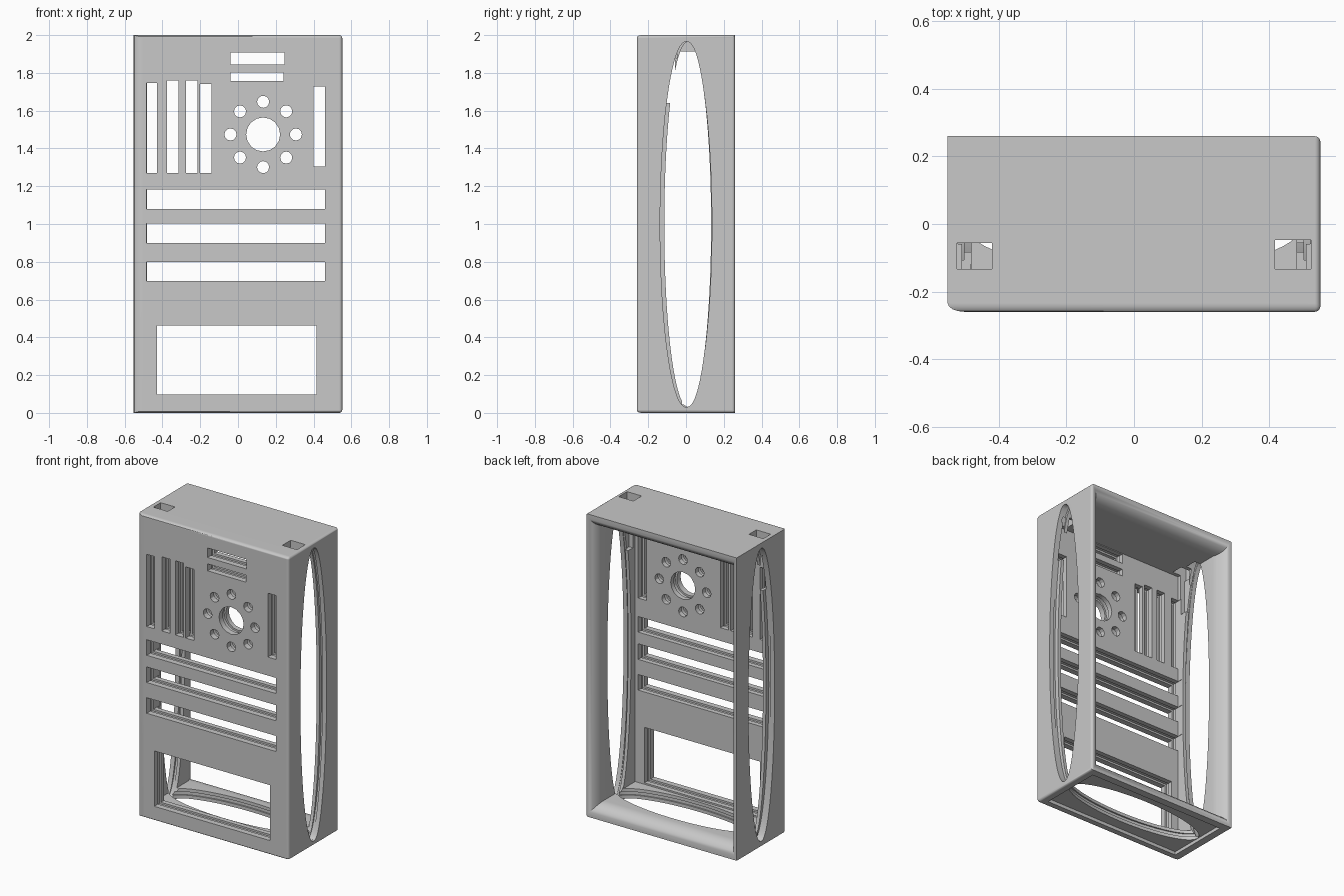
import bpy, bmesh, math
from mathutils import Matrix, Vector

if "Cube" in bpy.data.objects:
    bpy.data.objects.remove(bpy.data.objects["Cube"], do_unlink=True)

W, D, H = 0.552, 0.26, 2.0     # half width, half depth, height
WALL, FLOOR = 0.07, 0.087      # side wall, floor and ceiling thickness
FRONT_IN = -0.158              # inner face of the front panel

grey = bpy.data.materials.new("case_grey")
grey.use_nodes = True
grey.diffuse_color = (0.58, 0.58, 0.58, 1)
grey.node_tree.nodes["Principled BSDF"].inputs["Base Color"].default_value = (0.58, 0.58, 0.58, 1)


def box(bm, x0, x1, y0, y1, z0, z1):
    size = Matrix.Diagonal((x1 - x0, y1 - y0, z1 - z0, 1))
    centre = Vector((x0 + x1, y0 + y1, z0 + z1)) / 2
    bmesh.ops.create_cube(bm, size=1, matrix=Matrix.Translation(centre) @ size)


def oval(bm, centre, axis, radii, length, sides):
    """Cylinder along an axis; radii are its two cross-section radii."""
    turn = {"X": Matrix.Rotation(math.pi / 2, 4, "Y"),
            "Y": Matrix.Rotation(math.pi / 2, 4, "X"),
            "Z": Matrix.Identity(4)}[axis]
    scale = Matrix.Diagonal((radii[0], radii[1], length, 1))
    bmesh.ops.create_cone(bm, cap_ends=True, segments=sides, radius1=1, radius2=1, depth=1,
                          matrix=Matrix.Translation(centre) @ turn @ scale)


def make(name, bm):
    bmesh.ops.recalc_face_normals(bm, faces=bm.faces)
    mesh = bpy.data.meshes.new(name)
    bm.to_mesh(mesh)
    bm.free()
    mesh.materials.append(grey)
    obj = bpy.data.objects.new(name, mesh)
    bpy.context.collection.objects.link(obj)
    return obj


def apply(obj, mod):
    bpy.context.view_layer.objects.active = obj
    bpy.ops.object.modifier_apply(modifier=mod.name)


def cut(obj, bm):
    cutter = make("cutter", bm)
    cutter.hide_render = True
    mod = obj.modifiers.new("cut", "BOOLEAN")
    mod.operation, mod.solver, mod.use_self, mod.object = "DIFFERENCE", "EXACT", True, cutter
    apply(obj, mod)
    bpy.data.objects.remove(cutter, do_unlink=True)


# Outer block, with each edge rounded by its own amount
bm = bmesh.new()
box(bm, -W, W, -D, D, 0, H)
weight = bm.edges.layers.float.new("bevel_weight_edge")
for e in bm.edges:
    mid = (e.verts[0].co + e.verts[1].co) / 2
    if mid.x < -0.5 and mid.y < -0.2:
        e[weight] = 0.9
    elif mid.x > 0.5:
        e[weight] = 0.3
    elif mid.y < -0.2:
        e[weight] = 0.25
case = make("speaker_case", bm)
mod = case.modifiers.new("round", "BEVEL")
mod.limit_method, mod.width, mod.segments = "WEIGHT", 0.055, 4
apply(case, mod)

# Cavity, open at the back with a flared lip: y, floor, right and left insets
bm = bmesh.new()
loops = [(FRONT_IN, FLOOR, WALL, WALL)]
for i in range(7):
    a = i / 6 * math.pi / 2
    c = math.cos(a)
    loops.append((0.17 + 0.09 * math.sin(a), 0.015 + (FLOOR - 0.015) * c,
                  0.015 + (WALL - 0.015) * c, WALL - 0.058 * i / 6))
loops.append((D + 0.05,) + loops[-1][1:])
rings = []
for y, t, right, left in loops:
    corners = [(-W + left, t), (W - right, t), (W - right, H - t), (-W + left, H - t)]
    rings.append([bm.verts.new((x, y, z)) for x, z in corners])
for a, b in zip(rings, rings[1:]):
    for k in range(4):
        bm.faces.new((a[k], a[(k + 1) % 4], b[(k + 1) % 4], b[k]))
bm.faces.new(rings[0])
bm.faces.new(rings[-1])
cut(case, bm)

# Front openings: x0, x1, z0, z1
slots = [(-.485, -.43, 1.27, 1.747), (-.375, -.315, 1.27, 1.76), (-.275, -.215, 1.27, 1.76),
         (-.2, -.14, 1.27, 1.74), (.4, .46, 1.305, 1.727), (-.04, .245, 1.845, 1.908),
         (-.04, .24, 1.757, 1.803), (-.43, .415, .097, .463)]
slots += [(-.485, .46, z, z + .103) for z in (.697, .9, 1.08)]
holes = [(0.133, 1.474, 0.09, 16)]
for k in range(8):
    a = k * math.pi / 4
    holes.append((0.133 + 0.173 * math.cos(a), 1.474 + 0.173 * math.sin(a), 0.032, 12))

# Each opening runs through, with a wider groove inside the panel
for y0, y1, grow in ((-0.4, -0.12, 0), (-0.222, -0.19, 0.012)):
    bm = bmesh.new()
    for x0, x1, z0, z1 in slots:
        box(bm, x0 - grow, x1 + grow, y0, y1, z0 - grow, z1 + grow)
    for x, z, r, n in holes:
        oval(bm, (x, (y0 + y1) / 2, z), "Y", (r + grow, r + grow), y1 - y0, n)
    cut(case, bm)

# Tall oval side openings: outer cut, narrower inner cut, groove between
for x, y, rz, ry, length in ((0.57, 0, 0.968, 0.137, 0.11), (0.5, 0.009, 0.966, 0.124, 0.12),
                             (0.513, 0.004, 0.975, 0.148, 0.018)):
    bm = bmesh.new()
    for s in (-1, 1):
        oval(bm, (s * x, y, 0.998), "X", (rz, ry), length, 80)
    cut(case, bm)

# Underside recess and grooved oval opening
bm = bmesh.new()
box(bm, -W + 0.05, W - 0.05, -D + 0.05, D - 0.05, -0.1, 0.022)
cut(case, bm)
for z, length, grow in ((0, 0.3, 0), (0.055, 0.022, 0.01)):
    bm = bmesh.new()
    oval(bm, (0, 0, z), "Z", (0.5 + grow, 0.14 + grow), length, 64)
    cut(case, bm)

# Top slots and the wall channels below them
bm = bmesh.new()
for x0, x1, y1 in ((-0.525, -0.42, -0.057), (0.418, 0.525, -0.047)):
    box(bm, x0, x1, -0.134, y1, 1.88, 2.1)
cut(case, bm)
bm = bmesh.new()
for x0, x1 in ((-0.51, -0.47), (0.47, 0.51)):
    box(bm, x0, x1, -0.134, -0.057, 1.64, 1.95)
cut(case, bm)

# Smooth shading with sharp cut edges and flat panels
bpy.ops.object.select_all(action="DESELECT")
case.select_set(True)
bpy.context.view_layer.objects.active = case
bpy.ops.object.shade_smooth_by_angle(angle=math.radians(30))
mod = case.modifiers.new("flat_panels", "WEIGHTED_NORMAL")
mod.keep_sharp = True
